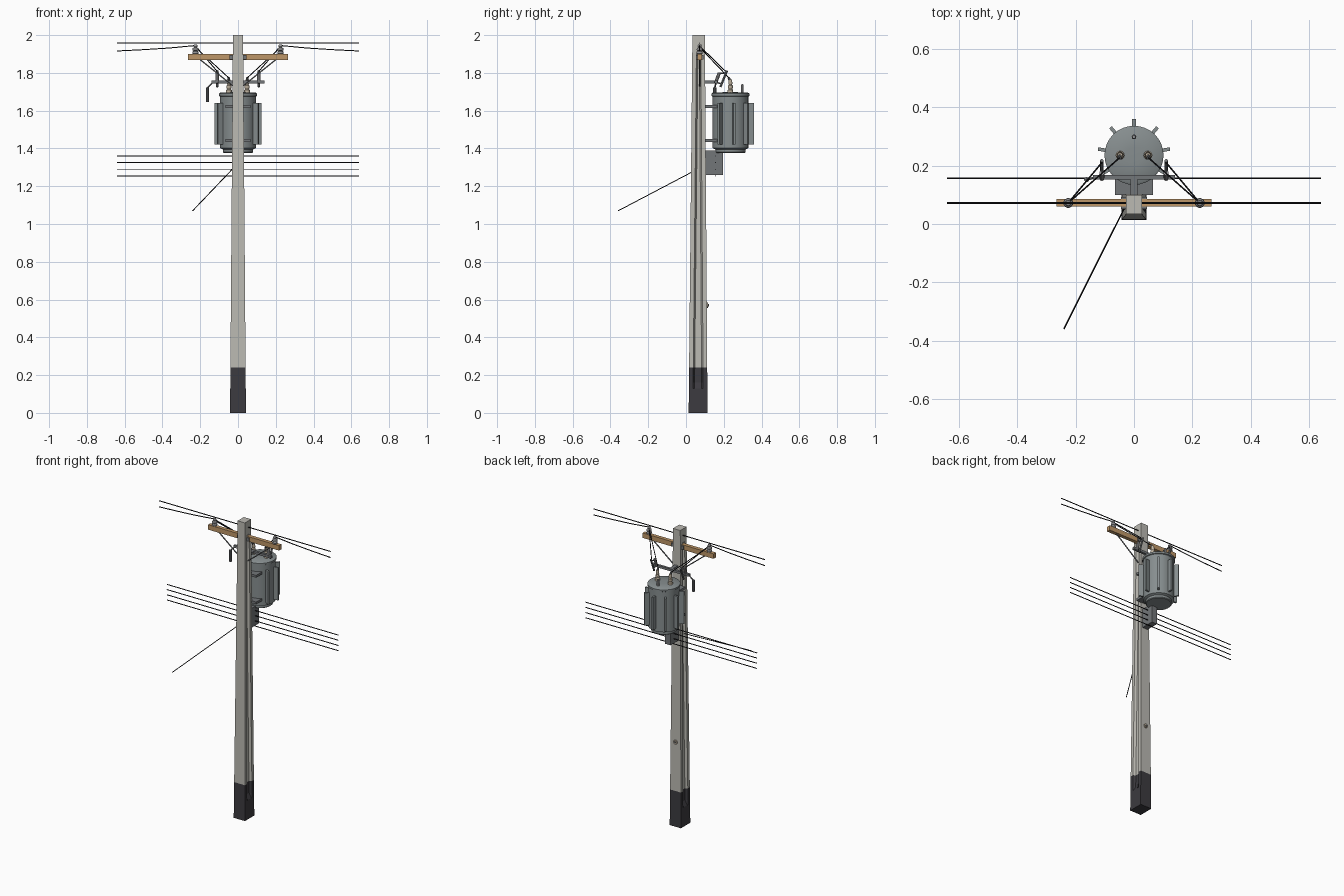
import bpy, bmesh, math
from mathutils import Vector

if "Cube" in bpy.data.objects:
    bpy.data.objects.remove(bpy.data.objects["Cube"])


def mat(name, r, g, b):
    m = bpy.data.materials.new(name)
    m.diffuse_color = (r, g, b, 1)
    m.use_nodes = True
    m.node_tree.nodes["Principled BSDF"].inputs["Base Color"].default_value = m.diffuse_color
    return m


CONCRETE = mat("pale concrete", 0.50, 0.49, 0.45)
BASE = mat("dark base", 0.045, 0.043, 0.05)
WOOD = mat("tan wood", 0.52, 0.31, 0.14)
TANK = mat("tank grey", 0.24, 0.27, 0.275)
STEEL = mat("steel grey", 0.17, 0.18, 0.19)
WIRE = mat("black wire", 0.01, 0.01, 0.012)
PORCELAIN = mat("porcelain grey", 0.38, 0.38, 0.39)
CREAM = mat("cream", 0.55, 0.47, 0.36)


def finish(name, bm, *mats, smooth=False):
    bmesh.ops.recalc_face_normals(bm, faces=bm.faces[:])
    me = bpy.data.meshes.new(name)
    bm.to_mesh(me)
    bm.free()
    ob = bpy.data.objects.new(name, me)
    bpy.context.collection.objects.link(ob)
    for m in mats:
        me.materials.append(m)
    if smooth:
        bpy.ops.object.select_all(action='DESELECT')
        ob.select_set(True)
        bpy.context.view_layer.objects.active = ob
        bpy.ops.object.shade_smooth_by_angle(angle=math.radians(35))
    return ob


def box(name, x, y, z, m, rot=0.0, pivot=(0, 0)):
    """Box from ranges, optionally turned about a vertical axis."""
    bm = bmesh.new()
    bmesh.ops.create_cube(bm, size=1)
    c, s = math.cos(rot), math.sin(rot)
    for v in bm.verts:
        p = [a[0] + (t + .5) * (a[1] - a[0]) for t, a in zip(v.co, (x, y, z))]
        v.co = (pivot[0] + c * p[0] - s * p[1], pivot[1] + s * p[0] + c * p[1], p[2])
    return finish(name, bm, m)


def lathe(name, centre, profile, m, n=24):
    """Solid of revolution from (radius, z) pairs about a vertical axis."""
    bm = bmesh.new()
    rings = [[bm.verts.new((centre[0] + r * math.cos(2 * math.pi * i / n),
                            centre[1] + r * math.sin(2 * math.pi * i / n), z))
              for i in range(n)] for r, z in profile]
    for a, b in zip(rings, rings[1:]):
        for i in range(n):
            bm.faces.new((a[i], a[(i + 1) % n], b[(i + 1) % n], b[i]))
    bm.faces.new(rings[0])
    bm.faces.new(rings[-1])
    return finish(name, bm, m, smooth=True)


def rod(name, pts, r, m, n=6):
    """Round rod through a list of points."""
    bm = bmesh.new()
    for a, b in zip(pts, pts[1:]):
        a, b = Vector(a), Vector(b)
        d = b - a
        res = bmesh.ops.create_cone(bm, cap_ends=True, segments=n, radius1=r,
                                    radius2=r, depth=d.length)
        q = Vector((0, 0, 1)).rotation_difference(d)
        for v in res["verts"]:
            v.co = q @ v.co + (a + b) / 2
    return finish(name, bm, m, smooth=True)


# Tapered pole with a recessed channel in both sides, dark at the foot
def pole_section(z):
    t = z / 2
    hx, y0, y1 = .042 - .015 * t, .014 + .02 * t, .114 - .014 * t
    depth = .016 if .15 < z < 1.9 else 0
    g0, g1 = y0 + .022, y1 - .022
    half = [(hx, y0), (hx, g0), (hx - depth, g0 + .008),
            (hx - depth, g1 - .008), (hx, g1), (hx, y1)]
    return half + [(-x, y) for x, y in reversed(half)]


bm = bmesh.new()
levels = [0, .13, .16, .24, 1.87, 1.91, 2]
rings = [[bm.verts.new((x, y, z)) for x, y in pole_section(z)] for z in levels]
for k in range(len(levels) - 1):
    for i in range(12):
        j = (i + 1) % 12
        f = bm.faces.new((rings[k][i], rings[k][j], rings[k + 1][j], rings[k + 1][i]))
        f.material_index = 1 if levels[k] < .2 else 0
bm.faces.new(rings[0]).material_index = 1
bm.faces.new(rings[-1])
finish("pole", bm, CONCRETE, BASE)
rod("pole_plug", [(0, .105, .57), (0, .117, .57)], .014, CREAM, 12)
rod("pole_plug_bolt", [(0, .115, .57), (0, .121, .57)], .006, STEEL, 8)

# Crossarm and its fittings
box("crossarm", (-.265, .265), (.06, .085), (1.867, 1.9), WOOD)
box("crossarm_bracket", (-.045, .045), (.052, .093), (1.872, 1.895), STEEL)
rod("top_wire", [(-.64, .072, 1.957), (.64, .072, 1.957)], .003, WIRE)

# Transformer tank
CY = .235
lathe("transformer_tank", (0, CY),
      [(.076, 1.376), (.08, 1.38), (.08, 1.395), (.095, 1.402), (.095, 1.675),
       (.101, 1.678), (.101, 1.69), (.094, 1.695), (.03, 1.698)], TANK, 32)
for a in (-30, 10, 50, 90, 130, 170, 210):
    box("cooling_fin", (.085, .125), (-.006, .006), (1.42, 1.64), TANK,
        math.radians(a), (0, CY))
for z in (1.435, 1.615):
    box("tank_mount", (-.065, .065), (.1, .165), (z, z + .016), STEEL)
lathe("lid_post", (0, .298), [(.008, 1.69), (.008, 1.725), (.005, 1.74)], PORCELAIN, 10)

# Cutout bar and its arm to the pole
box("cutout_bar", (-.14, .14), (.152, .168), (1.744, 1.76), STEEL)
box("cutout_bar_arm", (-.012, .012), (.09, .155), (1.744, 1.76), STEEL)
rod("hanging_fuse_tube", [(-.162, .152, 1.645), (-.162, .152, 1.722)], .009, STEEL, 10)
rod("hanging_fuse_link", [(-.162, .152, 1.72), (-.13, .16, 1.752)], .004, STEEL)

# Parts repeated on both sides
for s in (-1, 1):
    lathe("line_insulator", (s * .225, .072),
          [(.008, 1.895), (.016, 1.902), (.017, 1.912), (.01, 1.916), (.016, 1.921),
           (.015, 1.931), (.008, 1.935), (.011, 1.94), (.009, 1.949)], PORCELAIN, 14)
    rod("line_wire", [(s * .225, .072, 1.945), (s * .36, .072, 1.932),
                      (s * .5, .072, 1.923), (s * .64, .072, 1.916)], .003, WIRE)
    rod("crossarm_brace", [(s * .2, .072, 1.87), (s * .025, .072, 1.73)], .004, STEEL)
    rod("cutout_insulator", [(s * .11, .156, 1.745), (s * .11, .176, 1.8)], .009, PORCELAIN, 10)
    rod("cutout_fuse", [(s * .11, .182, 1.725), (s * .11, .217, 1.812)], .006, STEEL, 8)
    rod("cutout_clip_top", [(s * .11, .174, 1.797), (s * .11, .212, 1.8)], .004, STEEL)
    rod("cutout_clip_bottom", [(s * .11, .158, 1.75), (s * .11, .19, 1.742)], .004, STEEL)
    lathe("tank_bushing", (s * .048, CY),
          [(.015, 1.69), (.015, 1.71), (.01, 1.714), (.013, 1.72), (.013, 1.732),
           (.008, 1.737), (.011, 1.743), (.009, 1.765)], CREAM, 14)
    rod("bushing_cap", [(s * .048, CY, 1.755), (s * .05, .226, 1.775)], .007, STEEL, 8)
    rod("cutout_lead", [(s * .225, .072, 1.942), (s * .11, .21, 1.808)], .0028, WIRE)
    rod("bushing_lead", [(s * .225, .072, 1.935), (s * .05, .226, 1.775)], .0028, WIRE)

# Lower cable bracket, communication wires and guy wire
box("cable_bracket", (-.02, .02), (.1, .195), (1.26, 1.39), STEEL)
for z in (1.255, 1.29, 1.325, 1.36):
    rod("lower_wire", [(-.64, .157, z), (.64, .157, z)], .0028, WIRE)
rod("guy_wire", [(-.03, .06, 1.29), (-.24, -.359, 1.07)], .0025, WIRE)
